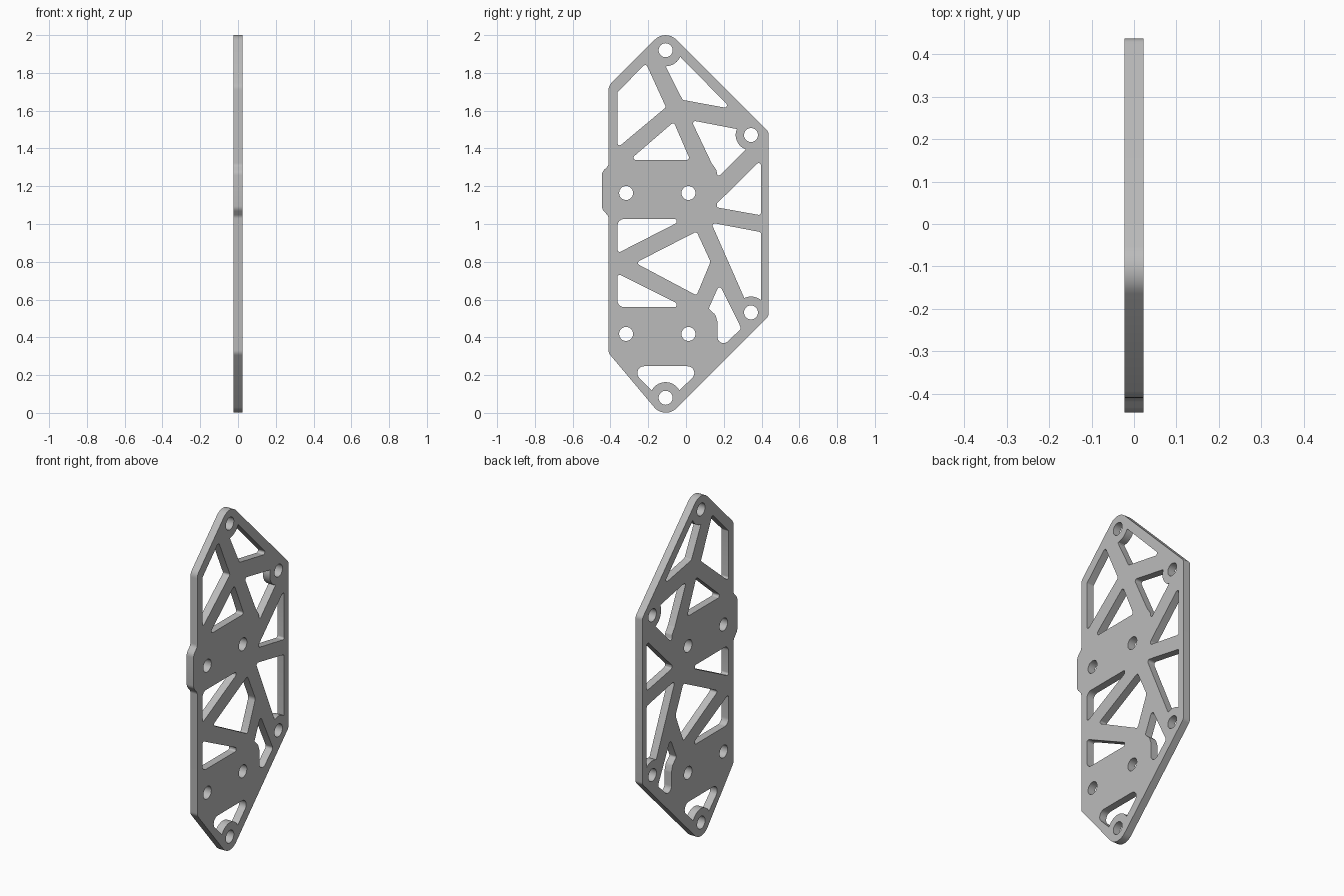
import bpy, bmesh, math
from mathutils import Vector

cube = bpy.data.objects.get("Cube")
if cube:
    bpy.data.objects.remove(cube, do_unlink=True)

HALF = 0.0225   # half the plate thickness
SOFT = 0.012    # usual pocket corner radius


def arc(cy, cz, r, start, end, n=10):
    """Points along an arc, angles in degrees."""
    steps = [math.radians(start + (end - start) * i / n) for i in range(n + 1)]
    return [(cy + r * math.cos(a), cz + r * math.sin(a), 0) for a in steps]


def rounded(points, default=SOFT):
    """Closed outline with each corner filleted by its own radius."""
    result = []
    for i, p in enumerate(points):
        r = p[2] if len(p) > 2 else default
        c = Vector(p[:2])
        a = Vector(points[i - 1][:2]) - c
        b = Vector(points[(i + 1) % len(points)][:2]) - c
        angle = a.angle(b)
        if r == 0 or angle > 3.1:
            result.append(c)
            continue
        reach = min(r / math.tan(angle / 2), 0.48 * a.length, 0.48 * b.length)
        r = reach * math.tan(angle / 2)
        centre = c + (a.normalized() + b.normalized()).normalized() * (r / math.sin(angle / 2))
        u = c + a.normalized() * reach - centre
        v = c + b.normalized() * reach - centre
        sweep = math.atan2(u.x * v.y - u.y * v.x, u.dot(v))
        n = max(2, math.ceil(abs(sweep) / 0.2))
        for k in range(n + 1):
            t = sweep * k / n
            result.append(centre + Vector((u.x * math.cos(t) - u.y * math.sin(t),
                                           u.x * math.sin(t) + u.y * math.cos(t))))
    return result


# Outer edge with the small step on the front side
outline = [(-.108, 2.033, .08), (-.41, 1.731, .05), (-.41, 1.31, .03), (-.445, 1.275, .04),
           (-.445, 1.08, .04), (-.41, 1.04, .03), (-.41, .317, .04), (-.112, -.037, .08),
           (.437, .512, .03), (.437, 1.488, .03)]

# Lightening pockets, some curving around a bolt boss
pockets = [
    [(-.363, 1.698), (-.212, 1.85), (-.106, 1.618), (-.363, 1.403)],
    [(-.108, 1.835)] + arc(-.108, 1.92, .085, -80, -24) + [(.24, 1.61), (-.018, 1.657)],
    [(-.298, 1.339), (-.065, 1.54), (.022, 1.339)],
    [(.028, 1.549)] + arc(.344, 1.471, .081, 157, 250)
    + [(.167, 1.246), (.161, 1.286, .02), (.135, 1.323, .02)],
    [(.397, 1.339), (.163, 1.108), (.163, 1.088), (.397, 1.046)],
    [(.133, 1.007), (.397, .957)] + arc(.344, .532, .084, 51, 115),
    [(-.363, 1.026, .035), (-.05, 1.026), (-.05, 1.005), (-.363, .845)],
    [(-.268, .794), (.056, .96), (.13, .8, .03), (.056, .622)],
    [(-.363, .738), (-.05, .581), (-.05, .56), (-.363, .56, .035)],
    [(.177, .68), (.293, .447, .015), (.167, .327, .04), (.167, .482, .03),
     (.155, .52, .03), (.12, .552)],
    [(-.308, .247, .048), (.096, .247, .048)] + arc(-.108, .08, .083, 28, 152),
]

# Bolt holes
holes = [(-.108, 1.92), (.344, 1.471), (-.317, 1.164), (.013, 1.164),
         (-.317, .418), (.013, .418), (.344, .532), (-.108, .08)]
loops = [rounded(outline)] + [rounded(p) for p in pockets]
loops += [[Vector(p[:2]) for p in arc(y, z, .037, 0, 348.75, 31)] for y, z in holes]

# Filled flat curve, extruded to the plate thickness
curve = bpy.data.curves.new("plate_profile", 'CURVE')
curve.dimensions = '2D'
curve.fill_mode = 'BOTH'
curve.extrude = HALF
for loop in loops:
    spline = curve.splines.new('POLY')
    spline.points.add(len(loop) - 1)
    for point, co in zip(spline.points, loop):
        point.co = (co.x, co.y, 0, 1)
    spline.use_cyclic_u = True
profile = bpy.data.objects.new("plate_profile", curve)
bpy.context.collection.objects.link(profile)
bpy.context.view_layer.update()
mesh = bpy.data.meshes.new_from_object(
    profile.evaluated_get(bpy.context.evaluated_depsgraph_get()))
bpy.data.objects.remove(profile, do_unlink=True)

# Stand the plate upright, with its thickness along x
bm = bmesh.new()
bm.from_mesh(mesh)
for v in bm.verts:
    v.co = (v.co.z, v.co.x, v.co.y)
bmesh.ops.remove_doubles(bm, verts=bm.verts, dist=0.0002)
bmesh.ops.recalc_face_normals(bm, faces=bm.faces)
bm.to_mesh(mesh)
bm.free()

plate = bpy.data.objects.new("side_plate", mesh)
bpy.context.collection.objects.link(plate)

grey = bpy.data.materials.new("plain_grey")
grey.use_nodes = True
colour = (0.5, 0.5, 0.5, 1)
grey.diffuse_color = colour
grey.node_tree.nodes["Principled BSDF"].inputs["Base Color"].default_value = colour
mesh.materials.clear()
mesh.materials.append(grey)
for polygon in mesh.polygons:
    polygon.material_index = 0

bpy.ops.object.select_all(action='DESELECT')
plate.select_set(True)
bpy.context.view_layer.objects.active = plate
bpy.ops.object.shade_smooth_by_angle(angle=math.radians(30))
